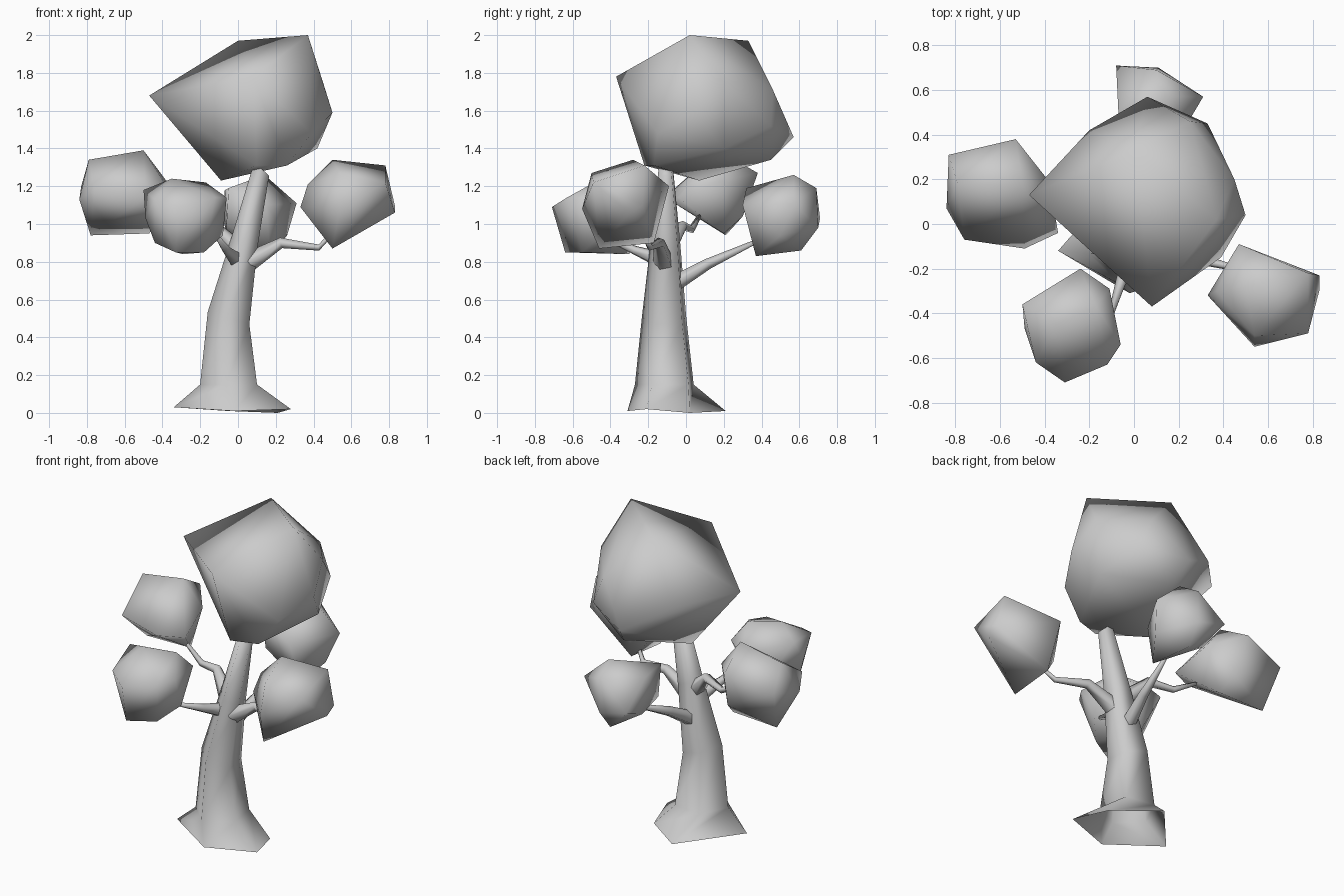
import bpy, bmesh, math
from mathutils import Vector


def finish(name, bm):
    me = bpy.data.meshes.new(name)
    bmesh.ops.recalc_face_normals(bm, faces=bm.faces)
    bm.to_mesh(me)
    bm.free()
    me.shade_smooth()
    ob = bpy.data.objects.new(name, me)
    bpy.context.collection.objects.link(ob)
    return ob


def loft(name, rings):
    """Skin equal-length point rings; the start stays open, the tip is capped."""
    bm = bmesh.new()
    vs = [[bm.verts.new(p) for p in r] for r in rings]
    n = len(rings[0])
    for a, b in zip(vs, vs[1:]):
        for i in range(n):
            j = (i + 1) % n
            bm.faces.new((a[i], a[j], b[j], b[i]))
    bm.faces.new(vs[-1])
    return finish(name, bm)


def branch(name, path, radii, sides=5):
    pts = [Vector(p) for p in path]
    rings = []
    for i, (p, r) in enumerate(zip(pts, radii)):
        d = (pts[min(i + 1, len(pts) - 1)] - pts[max(i - 1, 0)]).normalized()
        u = d.cross(Vector((0, 0, 1))).normalized()
        v = u.cross(d)
        rings.append([p + r * (math.cos(t) * u + math.sin(t) * v)
                      for t in (math.tau * k / sides for k in range(sides))])
    loft(name, rings)


def foliage(name, pts):
    """Low-poly leaf clump: convex hull of its corner points."""
    bm = bmesh.new()
    for p in pts:
        bm.verts.new(p)
    bmesh.ops.convex_hull(bm, input=bm.verts)
    loose = [v for v in bm.verts if not v.link_faces]
    bmesh.ops.delete(bm, geom=loose, context='VERTS')
    finish(name, bm)


# Trunk: irregular five-cornered foot, then tapering five-sided rings
rings = [[(-.34, -.12, .03), (-.02, -.31, .01), (.28, -.21, .02),
          (.21, .02, .0), (-.05, .21, .01)]]
for cx, cy, z, rx, ry, tilt in [(-.043, -.106, .15, .16, .166, 0),
                                (-.045, -.11, .50, .117, .125, .3),
                                (.037, -.105, .90, .073, .083, .4),
                                (.127, -.105, 1.29, .042, .04, .9)]:
    angles = [math.radians(190 + 72 * k) for k in range(5)]
    rings.append([(cx + rx * math.cos(t), cy + ry * math.sin(t),
                   z - tilt * rx * math.cos(t)) for t in angles])
loft("trunk", rings)

# Branches
branch("right_branch", [(.06, -.12, .80), (.23, -.14, .90), (.43, -.19, .875), (.48, -.22, .93)],
       (.055, .03, .017, .012))
branch("front_branch", [(-.01, -.14, .81), (-.06, -.27, .86), (-.11, -.43, .93)],
       (.045, .025, .012))
branch("back_branch", [(.0, -.05, .69), (.03, .12, .79), (.08, .40, .92)],
       (.045, .03, .01))
branch("left_branch", [(.02, -.11, .84), (-.13, -.02, .99), (-.27, .03, .97), (-.40, .07, 1.04)],
       (.055, .03, .02, .012))

# Large crown
foliage("crown", [(-.47, .13, 1.68), (.08, -.37, 1.78), (.06, .57, 1.46), (.37, .02, 2.0),
                  (0, .33, 1.97), (.25, .46, 1.71), (.33, .45, 1.52), (.45, .2, 1.75),
                  (.50, .04, 1.59), (.39, -.15, 1.48), (-.09, .07, 1.23), (.1, -.22, 1.31),
                  (.26, -.17, 1.31), (.42, .2, 1.40), (-.2, .42, 1.62), (.12, .45, 1.34)])

# Four smaller clumps
foliage("left_clump", [(-.53, .38, 1.27), (-.83, .31, 1.2), (-.79, .18, 1.34), (-.5, .17, 1.39),
                       (-.38, .19, 1.23), (-.34, -.04, 1.14), (-.49, -.11, 1.14),
                       (-.76, -.07, 1.18), (-.84, .07, 1.13), (-.78, .21, .94),
                       (-.47, .2, .95), (-.5, .30, 1.04)])
foliage("front_clump", [(-.5, -.36, 1.18), (-.35, -.45, 1.24), (-.17, -.37, 1.22), (-.24, -.2, 1.1),
                        (-.11, -.29, 1.12), (-.06, -.54, 1.14), (-.12, -.63, 1.14),
                        (-.31, -.71, 1.09), (-.44, -.62, 1.13), (-.08, -.45, .94),
                        (-.18, -.55, .85), (-.33, -.64, .85), (-.29, -.3, .84),
                        (-.44, -.5, .9), (-.49, -.47, 1.03)])
foliage("right_clump", [(.33, -.32, 1.09), (.37, -.3, 1.21), (.5, -.28, 1.34), (.78, -.22, 1.31),
                        (.47, -.09, 1.2), (.83, -.23, 1.1), (.78, -.49, 1.22), (.54, -.55, 1.08),
                        (.5, -.46, .87), (.5, -.17, .90), (.83, -.3, 1.06), (.54, -.5, 1.27)])
foliage("back_clump", [(-.05, .32, 1.19), (.15, .3, 1.1), (.14, .57, 1.26), (.1, .69, 1.19),
                       (-.08, .71, 1.03), (.31, .57, 1.11), (.11, .7, .98), (.26, .5, .94),
                       (.1, .61, .86), (-.06, .52, .95), (.17, .37, .83), (-.07, .5, 1.18),
                       (-.06, .36, 1.0)])
